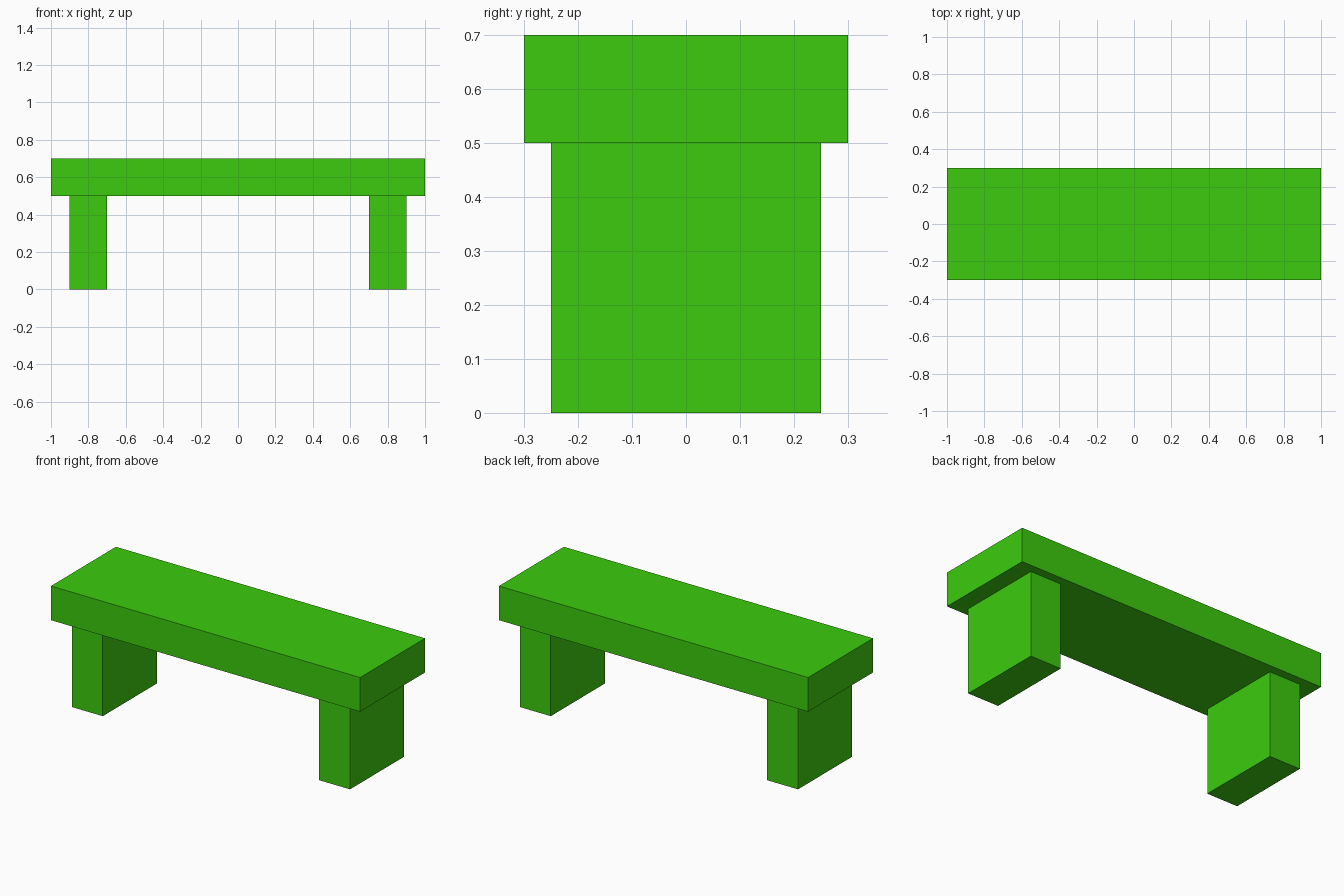
import bpy

# Remove the default cube
default_cube = bpy.data.objects.get("Cube")
if default_cube:
    bpy.data.objects.remove(default_cube, do_unlink=True)

# Single green paint
green = bpy.data.materials.new("bright_green")
green.use_nodes = True
colour = (0.045, 0.6, 0.004, 1.0)
green.diffuse_color = colour
green.node_tree.nodes["Principled BSDF"].inputs["Base Color"].default_value = colour


def add_box(name, size, x, bottom):
    """Box of the given size, standing on height `bottom`."""
    bpy.ops.mesh.primitive_cube_add(size=1, location=(x, 0, bottom + size[2] / 2))
    box = bpy.context.object
    box.name = box.data.name = name
    box.scale = size
    bpy.ops.object.transform_apply(location=False, rotation=False, scale=True)
    box.data.materials.append(green)
    return box


LEG_HEIGHT = 0.5

# Seat slab
add_box("seat", (2.0, 0.6, 0.2), 0, LEG_HEIGHT)

# Slab legs, one near each end
for side, x in (("left", 0.8), ("right", -0.8)):
    add_box(side + "_leg", (0.2, 0.5, LEG_HEIGHT), x, 0)
